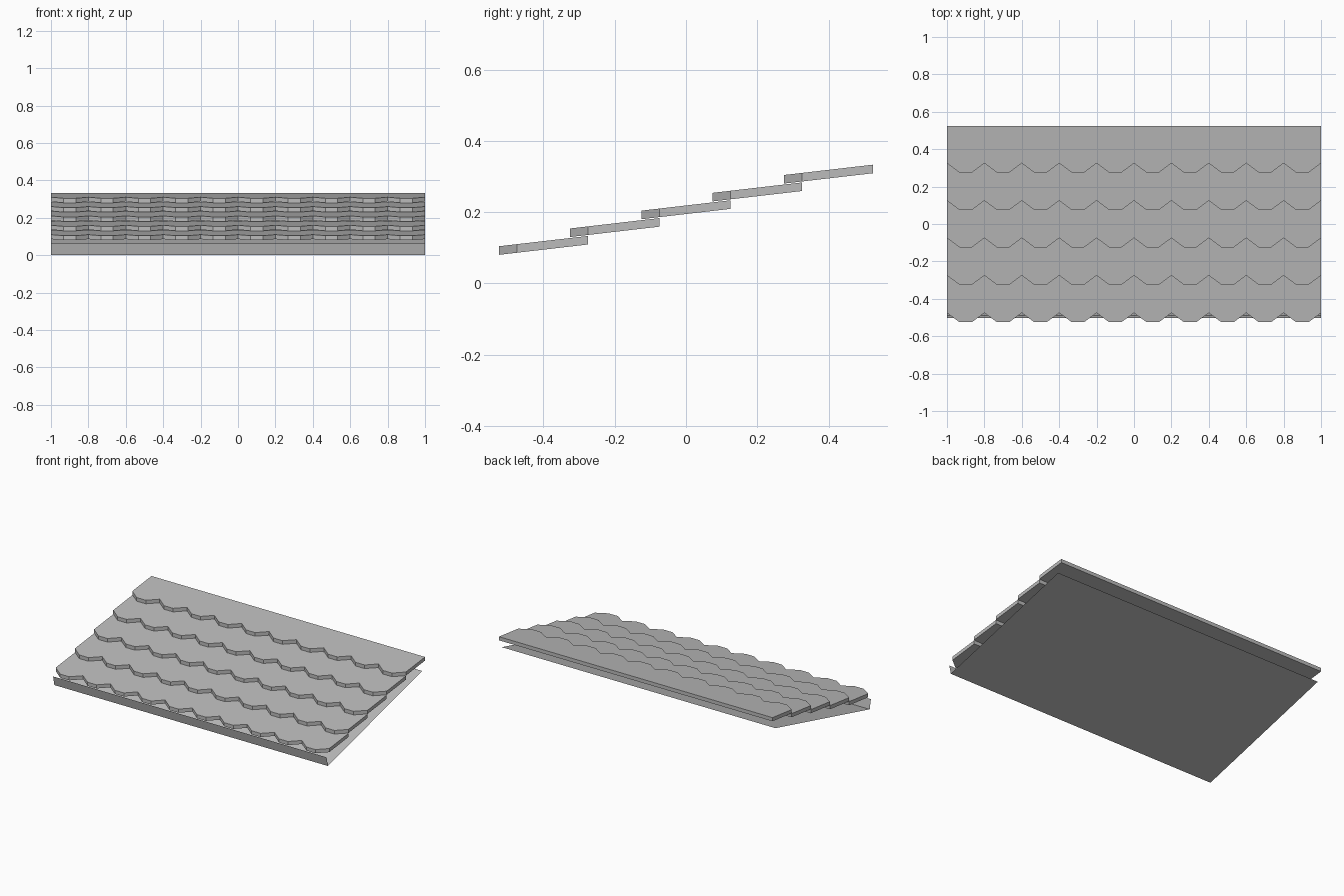
import bpy

cube = bpy.data.objects.get("Cube")
if cube:
    bpy.data.objects.remove(cube, do_unlink=True)

grey = bpy.data.materials.new("roof grey")
grey.use_nodes = True
grey.diffuse_color = (0.5, 0.5, 0.5, 1)
grey.node_tree.nodes["Principled BSDF"].inputs["Base Color"].default_value = (0.5, 0.5, 0.5, 1)


def add_mesh(name, verts, faces):
    mesh = bpy.data.meshes.new(name)
    mesh.from_pydata(verts, [], faces)
    mesh.materials.append(grey)
    mesh.update()
    obj = bpy.data.objects.new(name, mesh)
    bpy.context.collection.objects.link(obj)
    return obj


ROWS, TILES, WIDTH = 5, 10, 0.2
DEPTH, NOTCH, THICK = 0.25, 0.05, 0.024
STEP_Y, STEP_Z = 0.2, 0.05
SLOPE = 0.116


def shingle_row(index):
    # Outline seen from above: scalloped front edge, straight back edge
    front = []
    for t in range(TILES):
        x = -1 + t * WIDTH
        front += [(x, NOTCH), (x + 0.067, 0), (x + 0.133, 0)]
    front.append((1, NOTCH))
    n = len(front)
    outline = front + [(x, DEPTH) for x, _ in reversed(front)]
    count = len(outline)
    y0 = -0.525 + index * STEP_Y
    z0 = 0.08 + index * STEP_Z
    verts = [(x, y0 + y, z0 + y * SLOPE + lift)
             for lift in (0, THICK) for x, y in outline]
    # Strips from front to back on both sides, then the rim
    faces = []
    for i in range(n - 1):
        a, b, c, d = i, i + 1, count - 2 - i, count - 1 - i
        faces.append((d, c, b, a))
        faces.append((a + count, b + count, c + count, d + count))
    for i in range(count):
        j = (i + 1) % count
        faces.append((i, j, j + count, i + count))
    return add_mesh(f"shingle_row_{index + 1}", verts, faces)


for row in range(ROWS):
    shingle_row(row)

# Sloping underlay sheet with a fascia strip along the eave
section = [(-0.503, 0.062), (-0.49, 0), (0.495, 0.252)]
sheet = [(x, y, z) for y, z in section for x in (-1, 1)]
add_mesh("underlay_and_fascia", sheet, [(0, 2, 3, 1), (2, 4, 5, 3)])
